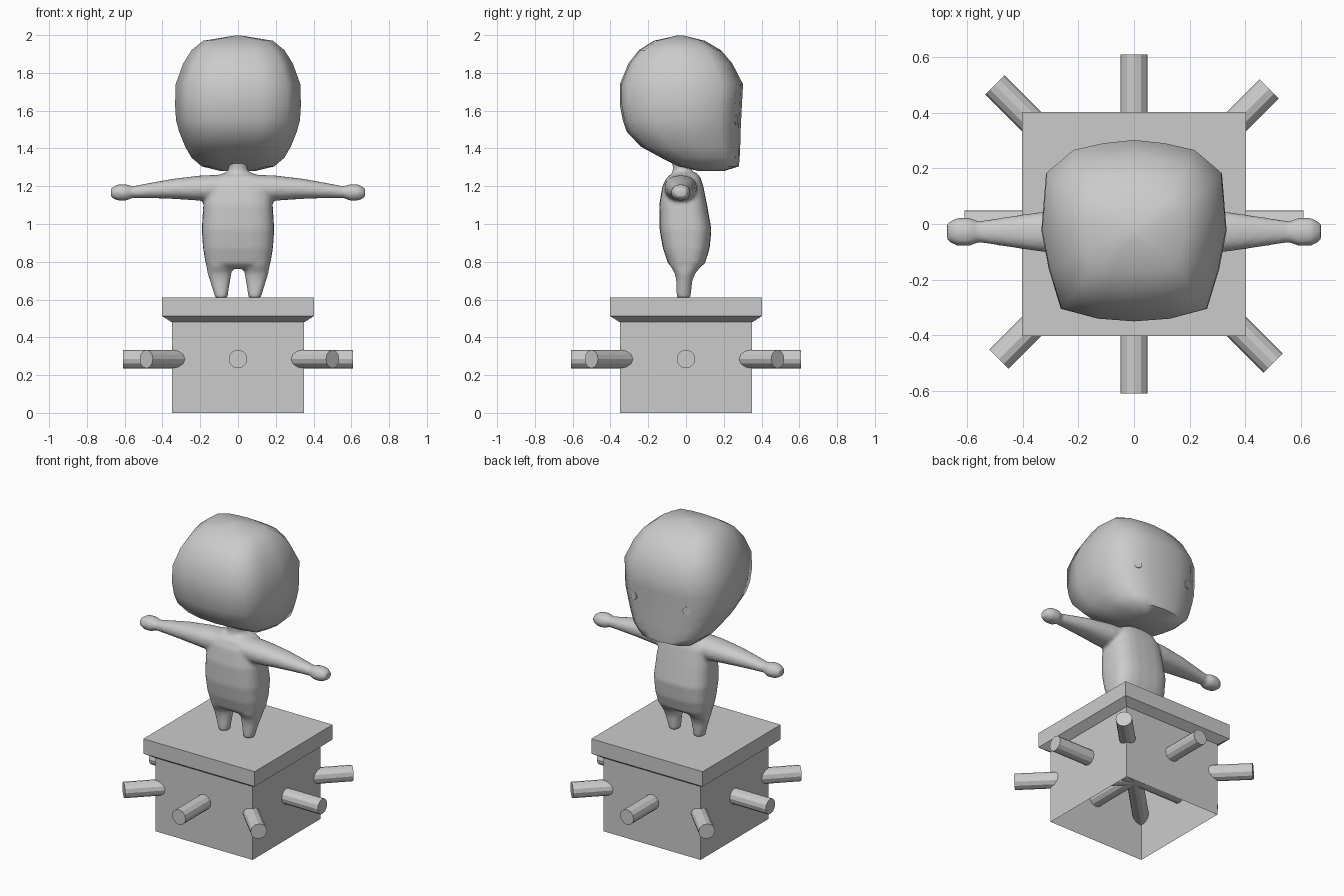
import bpy, bmesh, math
from mathutils import Vector, Matrix

cube = bpy.data.objects.get("Cube")
if cube:
    bpy.data.objects.remove(cube, do_unlink=True)

GREY = (0.6, 0.6, 0.6, 1.0)
grey = bpy.data.materials.new("plain_grey")
grey.use_nodes = True
grey.diffuse_color = GREY
grey.node_tree.nodes["Principled BSDF"].inputs["Base Color"].default_value = GREY


def finish(name, bm, smooth=None, recalc=True):
    if recalc:
        bmesh.ops.recalc_face_normals(bm, faces=bm.faces[:])
    mesh = bpy.data.meshes.new(name)
    bm.to_mesh(mesh)
    bm.free()
    mesh.materials.append(grey)
    obj = bpy.data.objects.new(name, mesh)
    bpy.context.collection.objects.link(obj)
    if smooth:
        bpy.ops.object.select_all(action='DESELECT')
        obj.select_set(True)
        bpy.context.view_layer.objects.active = obj
        bpy.ops.object.shade_smooth_by_angle(angle=math.radians(smooth))
    return obj


def loft(bm, rings, cap_start=True, cap_end=True):
    """Bridge equal-length rings of points into one skin."""
    rows = [[bm.verts.new(p) for p in ring] for ring in rings]
    n = len(rows[0])
    for a, b in zip(rows, rows[1:]):
        for i in range(n):
            j = (i + 1) % n
            bm.faces.new((a[i], a[j], b[j], b[i]))
    if cap_start:
        bm.faces.new(rows[0][::-1])
    if cap_end:
        bm.faces.new(rows[-1])


def superellipse(n, power):
    pts = []
    for i in range(n):
        c, s = math.cos(math.tau * i / n), math.sin(math.tau * i / n)
        pts.append((math.copysign(abs(c) ** (2 / power), c),
                    math.copysign(abs(s) ** (2 / power), s)))
    return pts


def level(shape, z, xc, half_w, y0, y1):
    yc, half_d = (y0 + y1) / 2, (y1 - y0) / 2
    return [(xc + u * half_w, yc + v * half_d, z) for u, v in shape]


# Pedestal: open-bottomed square column with a chamfered slab on top
def square(h, z):
    return [(-h, -h, z), (h, -h, z), (h, h, z), (-h, h, z)]


bm = bmesh.new()
loft(bm, [square(0.35, 0), square(0.35, 0.48)], cap_start=False, cap_end=False)
finish("pedestal_column", bm, recalc=False)
bm = bmesh.new()
loft(bm, [square(0.352, 0.48), square(0.402, 0.513), square(0.402, 0.61)])
finish("pedestal_slab", bm)

# Four long rods crossing inside the column
for name, angle, length in (("rod_side", 0, 1.22), ("rod_front_back", 90, 1.22),
                            ("rod_diagonal_a", 45, 1.373), ("rod_diagonal_b", 135, 1.416)):
    bm = bmesh.new()
    bmesh.ops.create_cone(bm, cap_ends=True, segments=12, radius1=0.049, radius2=0.049, depth=length)
    bm.transform(Matrix.Translation((0, 0, 0.285)) @ Matrix.Rotation(math.radians(angle), 4, 'Z')
                 @ Matrix.Rotation(math.pi / 2, 4, 'Y'))
    finish(name, bm)

# Body: torso, neck, arms and legs fused into one soft skin
bm = bmesh.new()
boxy, round_ = superellipse(24, 3.0), superellipse(16, 2.2)
loft(bm, [level(boxy, z, 0, w, a, b) for z, w, a, b in (
    (0.762, 0.145, -0.06, 0.06), (0.79, 0.172, -0.095, 0.10), (0.87, 0.185, -0.122, 0.125),
    (0.97, 0.192, -0.14, 0.135), (1.10, 0.184, -0.142, 0.112), (1.20, 0.168, -0.125, 0.092),
    (1.25, 0.13, -0.10, 0.075), (1.272, 0.07, -0.06, 0.055))])
loft(bm, [level(round_, z, 0, w, -0.02 - w, -0.02 + w) for z, w in (
    (1.22, 0.07), (1.275, 0.052), (1.30, 0.05), (1.36, 0.06))])
for side in (1, -1):
    loft(bm, [[(side * x, -0.028 + u * ry, z + v * rz) for u, v in round_] for x, z, ry, rz in (
        (0.08, 1.192, 0.09, 0.07), (0.20, 1.190, 0.086, 0.067), (0.35, 1.186, 0.07, 0.053),
        (0.47, 1.177, 0.052, 0.04), (0.56, 1.169, 0.038, 0.031), (0.59, 1.167, 0.052, 0.044),
        (0.64, 1.167, 0.050, 0.043), (0.672, 1.165, 0.032, 0.024))])
    loft(bm, [level(round_, z, side * x, w, a, b) for z, x, w, a, b in (
        (0.606, 0.088, 0.032, -0.05, 0.024), (0.70, 0.095, 0.054, -0.052, 0.034),
        (0.74, 0.098, 0.064, -0.06, 0.05), (0.78, 0.098, 0.07, -0.085, 0.085),
        (0.86, 0.09, 0.07, -0.09, 0.09))])
body = finish("body", bm)
fuse = body.modifiers.new("fuse", 'REMESH')
fuse.mode, fuse.voxel_size, fuse.use_smooth_shade = 'VOXEL', 0.011, True
soften = body.modifiers.new("soften", 'SMOOTH')
soften.factor, soften.iterations = 0.5, 4

# Head: rounded block, flatter towards the face and tapering to the chin
half = ((0, -1), (0.39, -0.97), (0.79, -0.86), (0.92, -0.42), (1, 0.01),
        (0.95, 0.64), (0.66, 0.89), (0.33, 0.965), (0, 1))
outline = list(half) + [(-u, v) for u, v in half[-2:0:-1]]
bm = bmesh.new()
loft(bm, [level(outline, z, 0, w, a, b) for z, w, a, b in (
    (1.28, 0.09, 0.07, 0.20), (1.305, 0.192, -0.04, 0.28), (1.35, 0.245, -0.13, 0.284),
    (1.41, 0.28, -0.24, 0.287), (1.49, 0.312, -0.315, 0.289), (1.55, 0.328, -0.335, 0.292),
    (1.63, 0.333, -0.35, 0.296), (1.74, 0.330, -0.35, 0.302), (1.85, 0.290, -0.305, 0.245),
    (1.92, 0.246, -0.25, 0.185), (1.97, 0.185, -0.17, 0.10), (1.997, 0.02, -0.05, -0.01))])
finish("head", bm, smooth=60)

# Eyes: thin round plates set on the face
for name, side in (("left_eye", 1), ("right_eye", -1)):
    bm = bmesh.new()
    bmesh.ops.create_cone(bm, cap_ends=True, segments=10, radius1=0.026, radius2=0.026, depth=0.008)
    facing = Vector((side * 0.38, 1, 0)).to_track_quat('Z', 'Y').to_matrix().to_4x4()
    bm.transform(Matrix.Translation((side * 0.19, 0.263, 1.55)) @ facing)
    finish(name, bm)
